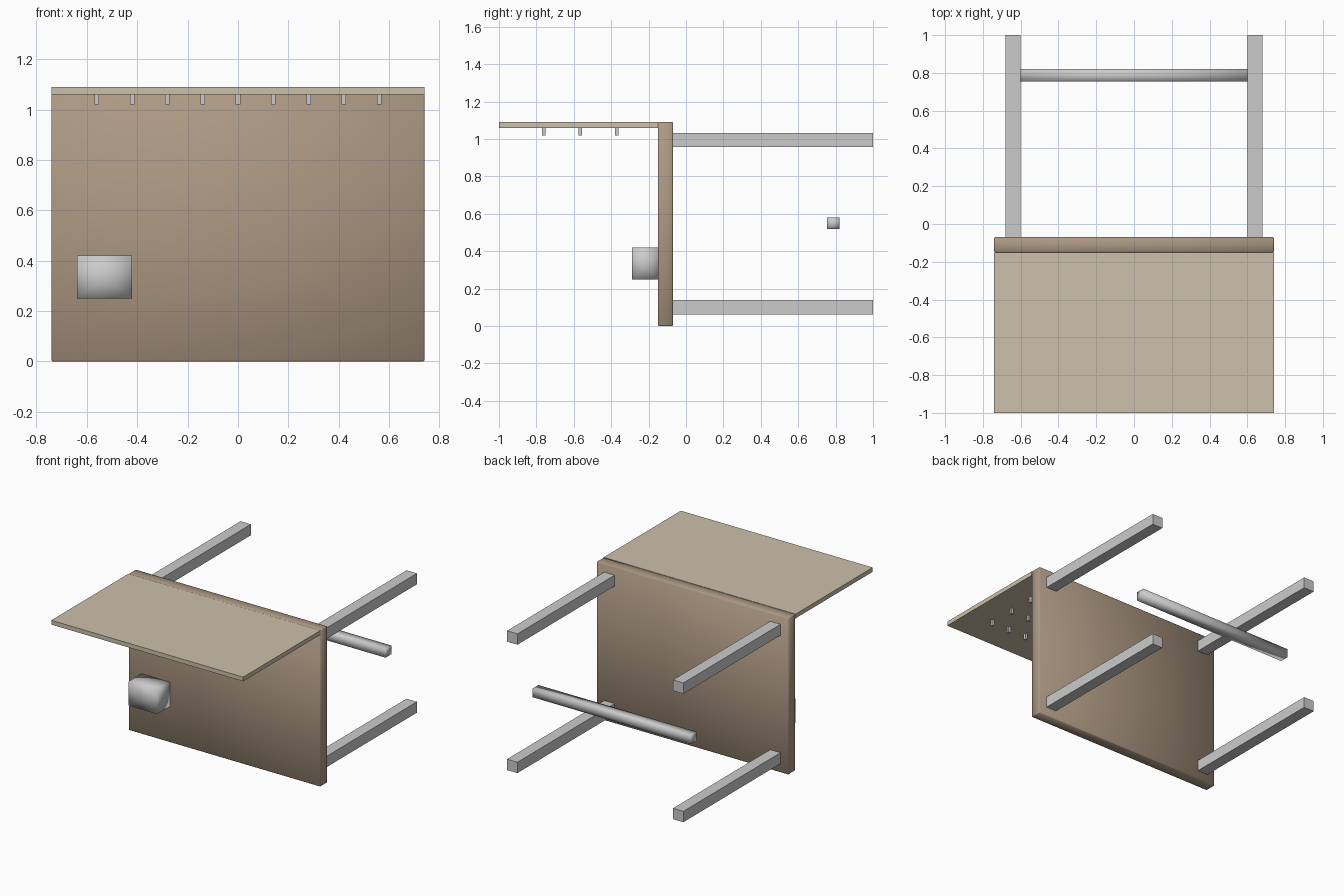
import bpy, bmesh

if "Cube" in bpy.data.objects:
    bpy.data.objects.remove(bpy.data.objects["Cube"])

def material(name, rgb):
    m = bpy.data.materials.new(name)
    m.diffuse_color = (*rgb, 1)
    m.use_nodes = True
    m.node_tree.nodes["Principled BSDF"].inputs["Base Color"].default_value = m.diffuse_color
    return m

def box(name, xr, yr, zr, mat=None, smooth=False, bevel=0):
    """Box from axis ranges; smooth boxes get a centre point on every face."""
    bm = bmesh.new()
    bmesh.ops.create_cube(bm, size=1)
    for v in bm.verts:
        v.co = [(r[0] + r[1]) / 2 + c * (r[1] - r[0]) for c, r in zip(v.co, (xr, yr, zr))]
    if bevel:
        bmesh.ops.bevel(bm, geom=bm.edges[:], offset=bevel, segments=1, affect='EDGES')
    if smooth:
        bmesh.ops.poke(bm, faces=[f for f in bm.faces if len(f.verts) == 4 and f.calc_area() > 0.002])
        for f in bm.faces:
            f.smooth = True
    me = bpy.data.meshes.new(name)
    bm.to_mesh(me)
    bm.free()
    ob = bpy.data.objects.new(name, me)
    bpy.context.collection.objects.link(ob)
    if mat:
        me.materials.append(mat)
    return ob

brown = material("brown_wood", (0.42, 0.32, 0.23))
beige = material("beige_wood", (0.60, 0.53, 0.41))

# Upright main panel and horizontal leaf
box("main_panel", (-0.74, 0.74), (-0.15, -0.07), (0, 1.09), brown, True, 0.004)
box("leaf_panel", (-0.74, 0.74), (-1, -0.15), (1.06, 1.09), beige)

# Four legs pointing backwards, seated inside the main panel
for side, x in (("left", -0.64), ("right", 0.64)):
    for level, z in (("lower", 0.1), ("upper", 0.995)):
        box(f"{level}_{side}_leg", (x - 0.04, x + 0.04), (-0.145, 1), (z - 0.038, z + 0.038))

# Cross bar between the legs
box("cross_bar", (-0.61, 0.61), (0.755, 0.82), (0.52, 0.58), None, True)

# Small box on the front
box("front_box", (-0.64, -0.42), (-0.29, -0.145), (0.25, 0.42), None, True)

# Grid of pegs under the leaf
for j, y in enumerate((-0.76, -0.565, -0.37)):
    for i in range(9):
        x = (i - 4) * 0.14
        box(f"peg_{j}_{i}", (x - 0.009, x + 0.009), (y - 0.009, y + 0.009), (1.02, 1.065))
